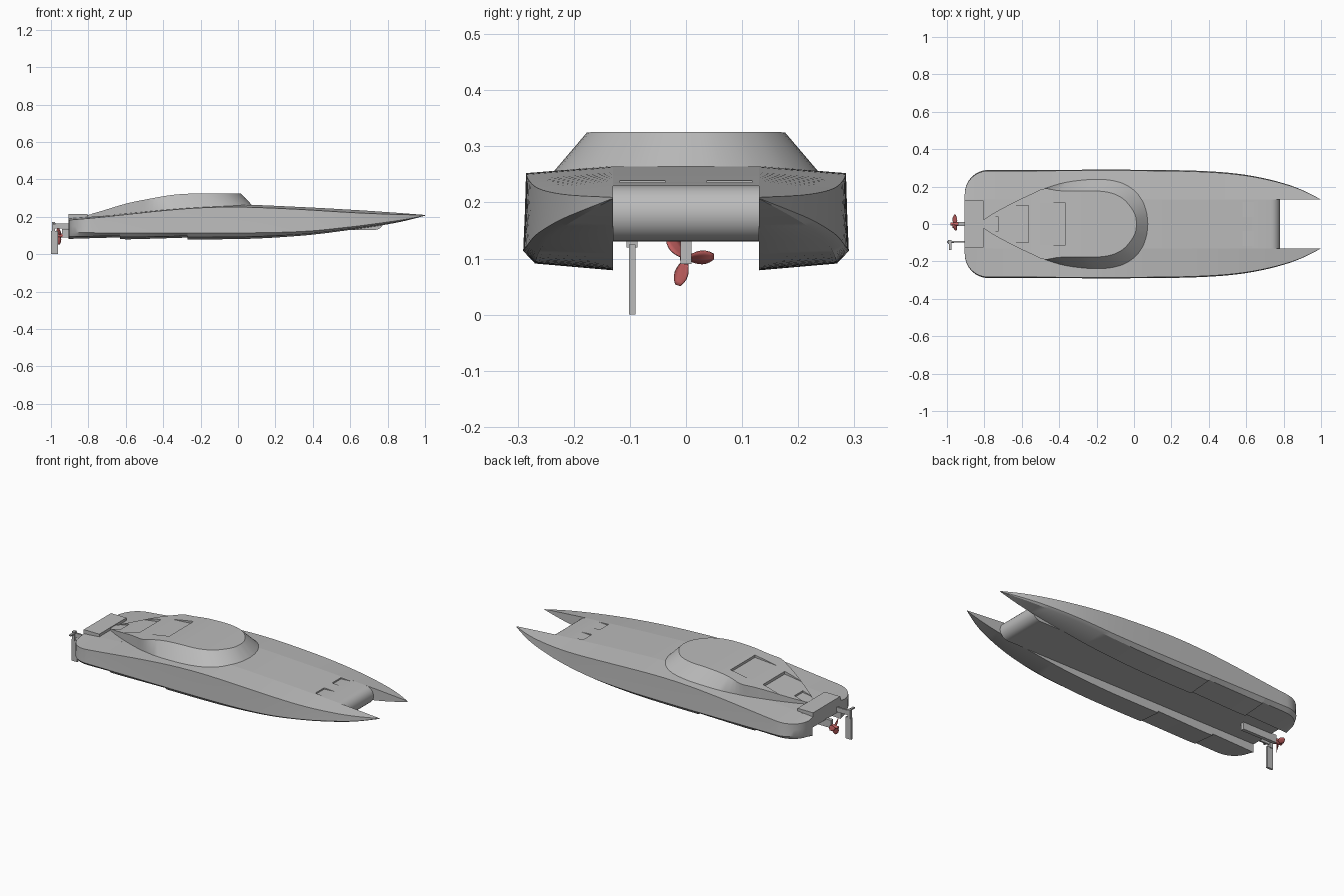
import bpy, bmesh, math
from mathutils import Vector, Matrix

cube = bpy.data.objects.get("Cube")
if cube:
    bpy.data.objects.remove(cube, do_unlink=True)


def material(name, rgb):
    m = bpy.data.materials.new(name)
    m.use_nodes = True
    m.diffuse_color = (*rgb, 1)
    m.node_tree.nodes["Principled BSDF"].inputs["Base Color"].default_value = (*rgb, 1)
    return m


GREY = material("hull grey", (0.5, 0.5, 0.5))
RED = material("propeller red", (0.55, 0.12, 0.12))


def finish(bm, name, mat=GREY, angle=25):
    bmesh.ops.remove_doubles(bm, verts=bm.verts, dist=1e-5)
    bmesh.ops.recalc_face_normals(bm, faces=bm.faces)
    me = bpy.data.meshes.new(name)
    bm.to_mesh(me)
    bm.free()
    ob = bpy.data.objects.new(name, me)
    bpy.context.collection.objects.link(ob)
    me.materials.append(mat)
    smooth(ob, angle)
    return ob


def smooth(ob, angle=25):
    bpy.ops.object.select_all(action='DESELECT')
    ob.select_set(True)
    bpy.context.view_layer.objects.active = ob
    bpy.ops.object.shade_smooth_by_angle(angle=math.radians(angle))


def curve(keys, x):
    """Smooth interpolation through (x, value) keys."""
    x = min(max(x, keys[0][0]), keys[-1][0])
    i = 0
    while i < len(keys) - 2 and x > keys[i + 1][0]:
        i += 1
    n = len(keys) - 1
    slope = lambda a, b: (keys[b][1] - keys[a][1]) / (keys[b][0] - keys[a][0])
    m0, m1 = slope(max(i - 1, 0), i + 1), slope(i, min(i + 2, n))
    (x0, v0), (x1, v1) = keys[i], keys[i + 1]
    h = x1 - x0
    t = (x - x0) / h
    return ((2*t**3 - 3*t*t + 1)*v0 + (t**3 - 2*t*t + t)*h*m0
            + (3*t*t - 2*t**3)*v1 + (t**3 - t*t)*h*m1)


def extrude_y(pts, y0, y1):
    """Prism from an (x, z) outline."""
    bm = bmesh.new()
    a = [bm.verts.new((x, y0, z)) for x, z in pts]
    b = [bm.verts.new((x, y1, z)) for x, z in pts]
    for i in range(len(pts)):
        j = (i + 1) % len(pts)
        bm.faces.new((a[i], a[j], b[j], b[i]))
    bm.faces.new(a)
    bm.faces.new(b[::-1])
    return bm


def box(name, x, y, z):
    return finish(extrude_y([(x[0], z[0]), (x[1], z[0]), (x[1], z[1]), (x[0], z[1])], *y), name)


def cut(ob, x_shallow, x_deep, y0, y1, surface, depth):
    """Cut a ramped scoop into the surface."""
    top = max(surface(x_shallow), surface(x_deep)) + 0.04
    c = finish(extrude_y([(x_shallow, surface(x_shallow)), (x_deep, surface(x_deep) - depth),
                          (x_deep, top), (x_shallow, top)], y0, y1), "scoop_cutter")
    c.hide_render = True
    mod = ob.modifiers.new("scoop", 'BOOLEAN')
    mod.operation, mod.solver, mod.object = 'DIFFERENCE', 'EXACT', c
    bpy.context.view_layer.objects.active = ob
    bpy.ops.object.modifier_apply(modifier=mod.name)
    bpy.data.objects.remove(c, do_unlink=True)


# Hull lines along the length
HALF = [(-.7, .284), (0, .285), (.3, .281), (.5, .27), (.65, .25), (.8, .215), (.9, .18), (1, .131)]
SHEER = [(-.91, .182), (-.75, .196), (-.6, .212), (-.4, .233), (-.2, .248), (0, .252),
         (.3, .241), (.6, .223), (.8, .214), (1, .209)]
DECK = [(-.91, .19), (-.75, .203), (-.6, .217), (-.4, .24), (-.2, .257), (0, .265),
        (.3, .254), (.6, .238), (.8, .225), (1, .21)]
CHINE = [(-.91, .115), (0, .114), (.35, .122), (.6, .146), (.8, .172), (.9, .187), (1, .207)]
KEEL = [(-.91, .081), (0, .081), (.35, .1), (.6, .13), (.8, .16), (.9, .18), (1, .206)]
INNER = 0.13
STERN, CORNER = -0.905, 0.125
STEPS = (-.63, -.27)


def deck(x):
    return curve(DECK, x)


def half_width(x):
    w = curve(HALF, x)
    d = STERN + CORNER - x
    if d > 0:
        w -= CORNER - math.sqrt(max(CORNER**2 - d*d, 0))
    return w


def section(x, aft_of_step):
    w, zk, zc = half_width(x), curve(KEEL, x), curve(CHINE, x)
    f = (w - INNER) / 0.155
    for s in STEPS:   # each step rises, then ramps back down towards the stern
        if s - .3 < x < s or (x == s and aft_of_step):
            zk += 0.01 * (1 - (s - x) / .3)
    low = zk + (zc - zk) * 0.35
    return [(INNER, deck(x)), (w, curve(SHEER, x)), (w + .002*f, zc + (curve(SHEER, x) - zc)*.5),
            (w + .005*f, zc), (w - .016*f, low), (INNER, zk)]


# Side hulls
stations = [(STERN + CORNER * (1 - math.cos(i * math.pi / 16)), False) for i in range(8)]
stations += [(STERN + CORNER + (1 - STERN - CORNER) * i / 44, False) for i in range(45)]
stations += [(s, a) for s in STEPS for a in (True, False)]
stations.sort(key=lambda s: (s[0], not s[1]))
for side, name in ((1, "left_hull"), (-1, "right_hull")):
    bm = bmesh.new()
    rings = [[bm.verts.new((x, side * y, z)) for y, z in section(x, a)] for x, a in stations]
    for r, q in zip(rings, rings[1:]):
        for i in range(6):
            j = (i + 1) % 6
            bm.faces.new((r[i], r[j], q[j], q[i]))
    bm.faces.new(rings[0])
    bm.faces.new(rings[-1])
    finish(bm, name, angle=30)

# Centre deck with a rounded leading edge over the tunnel
zt, zb, xe = deck(.73), .13, .731
r = (zt - zb) / 2
outline = [(STERN + (xe - STERN) * i / 30, deck(STERN + (xe - STERN) * i / 30)) for i in range(30)]
outline += [(xe + r * math.sin(a), zb + r + r * math.cos(a))
            for a in (math.pi * i / 14 for i in range(15))]
outline += [(STERN, zb)]
centre = finish(extrude_y(outline, -INNER, INNER), "centre_deck")
for y0, y1 in ((.037, .118), (-.118, -.037)):
    cut(centre, .645, .58, y0, y1, deck, .008)
smooth(centre)

# Canopy: teardrop base, flat roof outline and sloped sides at the front
TAIL = [(-.84, 0), (-.75, .058), (-.65, .112), (-.55, .16), (-.48, .189)]
BASE = TAIL + [(-.36, .224), (-.2, .24), (-.08, .225), (0, .182), (.045, .125), (.068, .062), (.075, 0)]
TOP = TAIL + [(-.40, .178), (-.27, .177), (-.15, .172), (-.07, .143), (-.02, .094), (.007, .045), (.014, 0)]
ROOF = [(-.84, .2), (-.74, .228), (-.6, .27), (-.47, .297), (-.35, .317), (-.25, .324), (-.15, .325), (.1, .325)]


def roof(x):
    return curve(ROOF, x)


def resample(pts, per=4):
    keys = [[(i, p[k]) for i, p in enumerate(pts)] for k in (0, 1)]
    n = (len(pts) - 1) * per
    return [(curve(keys[0], i / per), max(curve(keys[1], i / per), 0)) for i in range(n + 1)]


def deck_at(x, y):
    t = max(0, (abs(y) - INNER) / (half_width(x) - INNER))
    return deck(x) + (curve(SHEER, x) - deck(x)) * t


bm = bmesh.new()
cols = {}
for s in (1, -1):
    cols[s] = []
    for (bx, by), (tx, ty) in zip(resample(BASE), resample(TOP)):
        zd = deck_at(bx, by)
        cols[s].append([bm.verts.new(p) for p in ((bx, s*by, zd - .03), (bx, s*by, zd - .001),
                                                  (tx, s*ty, max(roof(tx), zd)))])
for i in range(len(cols[1]) - 1):
    a, b, c, d = cols[1][i], cols[1][i + 1], cols[-1][i + 1], cols[-1][i]
    for k in (0, 1):
        bm.faces.new((a[k], b[k], b[k + 1], a[k + 1]))
        bm.faces.new((d[k], c[k], c[k + 1], d[k + 1]))
    for k in (0, 2):
        bm.faces.new((a[k], b[k], c[k], d[k]))
bmesh.ops.remove_doubles(bm, verts=bm.verts, dist=1e-5)
bmesh.ops.dissolve_degenerate(bm, edges=bm.edges, dist=1e-5)
canopy = finish(bm, "canopy")
for x0, x1, w, d in ((-.5, -.365, .112, .014), (-.68, -.565, .1, .016), (-.805, -.725, .038, .01)):
    cut(canopy, x0, x1, -w, w, roof, d)
smooth(canopy)

# Stern plate, propeller strut and rudder
box("stern_plate", (-.905, -.805), (-.125, .125), (.17, .214))
box("propeller_strut", (-.94, -.72), (-.01, .01), (.09, .135))
box("rudder_blade", (-1, -.963), (-.102, -.09), (0, .125))
box("rudder_post", (-.995, -.978), (-.106, -.086), (.12, .172))
box("rudder_bracket", (-.99, -.9), (-.1, -.09), (.138, .165))
box("steering_arm", (-.988, -.976), (-.14, -.086), (.16, .168))

# Propeller: hub and three pitched blades
HUB = Vector((-.958, 0, .1))
bm = bmesh.new()
bmesh.ops.create_cone(bm, cap_ends=True, segments=16, radius1=.007, radius2=.011, depth=.045,
                      matrix=Matrix.Translation(HUB) @ Matrix.Rotation(math.pi / 2, 4, 'Y'))
finish(bm, "propeller_hub", RED)
bm = bmesh.new()
for ang in (4, 130, 253):
    spin = Matrix.Rotation(math.radians(ang), 3, 'X')
    rows = []
    for i in range(7):
        t = i / 6
        chord = .008 + .02 * math.sin(math.pi * min(t * .85 + .12, 1)) * (1 if t < .9 else .6)
        pitch = math.radians(58 - 25 * t)
        rows.append([bm.verts.new(HUB + spin @ Vector((u * chord * math.sin(pitch), .006 + .044 * t,
                                                       u * chord * math.cos(pitch))))
                     for u in (-.6, -.2, .2, .6)])
    for p, q in zip(rows, rows[1:]):
        for k in range(3):
            bm.faces.new((p[k], p[k + 1], q[k + 1], q[k]))
blades = finish(bm, "propeller_blades", RED, 40)
sol = blades.modifiers.new("thickness", 'SOLIDIFY')
sol.thickness, sol.offset = .002, 0
